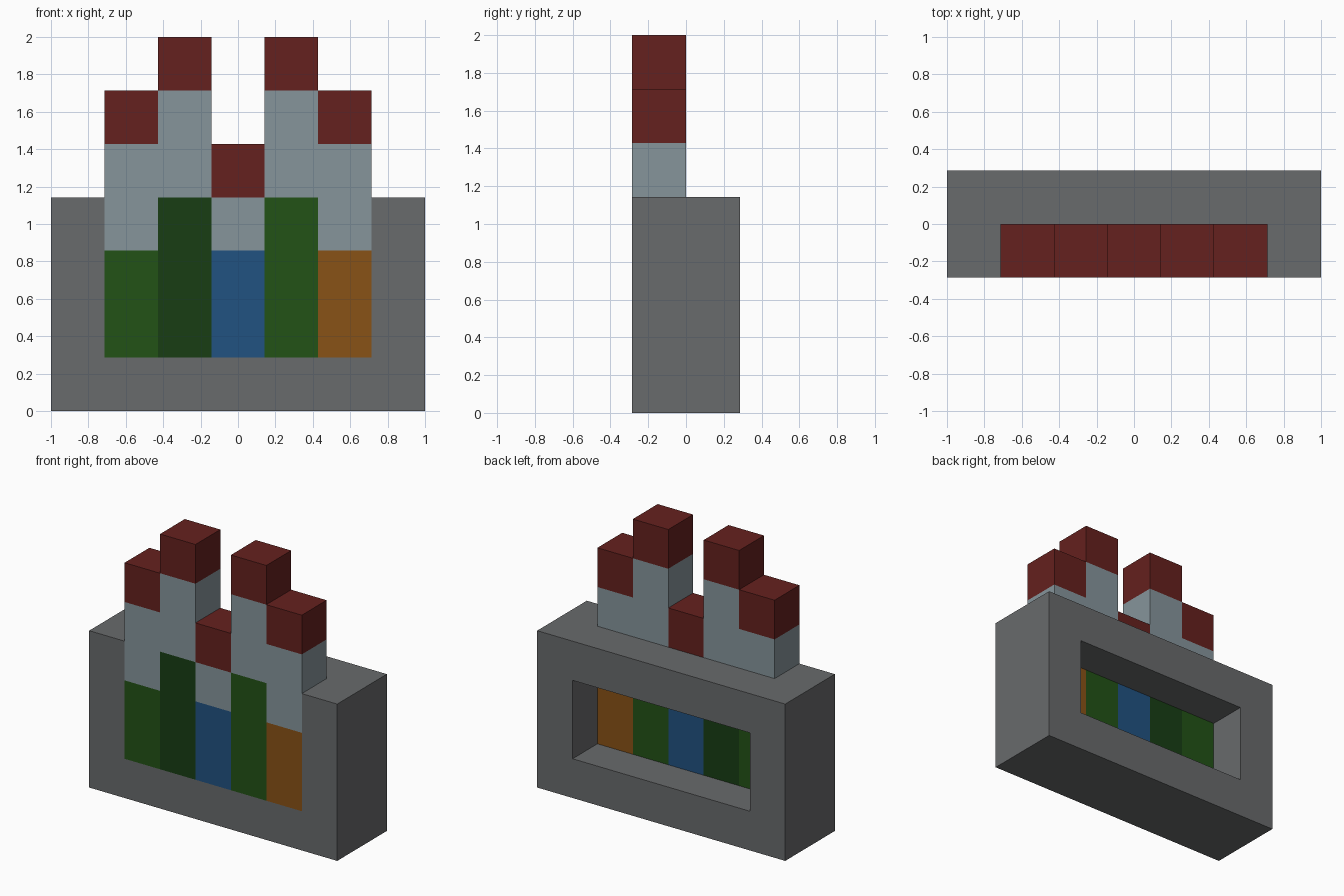
import bpy
import bmesh
from mathutils import Vector

if "Cube" in bpy.data.objects:
    bpy.data.objects.remove(bpy.data.objects["Cube"])

U = 2 / 7  # block size: the model is 7 blocks wide and 7 high
PALETTE = {
    "stone": (0.14, 0.145, 0.15, 1),
    "pale": (0.24, 0.30, 0.33, 1),
    "red": (0.13, 0.015, 0.013, 1),
    "green": (0.016, 0.085, 0.008, 1),
    "dark_green": (0.009, 0.048, 0.007, 1),
    "blue": (0.015, 0.085, 0.22, 1),
    "orange": (0.25, 0.085, 0.008, 1),
}
cells = {}   # block position -> part name
colours = {}  # part name -> palette key


def fill(part, colour, xs, ys, zs):
    colours[part] = colour
    for x in range(*xs):
        for y in range(*ys):
            for z in range(*zs):
                cells[x, y, z] = part


# Stone case: base, two side walls and a lintel across the back
fill("base", "stone", (0, 7), (0, 2), (0, 1))
for side, x in (("left", 0), ("right", 6)):
    fill(side + "_wall", "stone", (x, x + 1), (0, 2), (1, 4))
fill("back_lintel", "stone", (1, 6), (1, 2), (3, 4))

# Five upright sticks: coloured stem, pale shaft, red tip
sticks = [("green", 3, 5), ("dark_green", 4, 6), ("blue", 3, 4),
          ("green", 4, 6), ("orange", 3, 5)]
for i, (colour, stem_top, shaft_top) in enumerate(sticks, 1):
    span = (i, i + 1), (0, 1)
    fill(f"stick_stem_{i}", colour, *span, (1, stem_top))
    fill(f"stick_shaft_{i}", "pale", *span, (stem_top, shaft_top))
    fill(f"stick_tip_{i}", "red", *span, (shaft_top, shaft_top + 1))

materials = {}
for key, rgba in PALETTE.items():
    materials[key] = bpy.data.materials.new(key)
    materials[key].diffuse_color = rgba


def build(part):
    """Make one part from its blocks, leaving out faces hidden between blocks."""
    bm = bmesh.new()
    for cell in [c for c, name in cells.items() if name == part]:
        for axis in range(3):
            for sign in (-1, 1):
                n = Vector((0, 0, 0))
                n[axis] = sign
                if tuple(int(a + b) for a, b in zip(cell, n)) in cells:
                    continue
                a = Vector((0, 0, 0))
                a[(axis + 1) % 3] = 1
                b = n.cross(a)
                mid = Vector(cell) + Vector((-3, -0.5, 0.5)) + n / 2
                corners = [mid + (a * s + b * t) / 2
                           for s, t in ((-1, -1), (1, -1), (1, 1), (-1, 1))]
                bm.faces.new([bm.verts.new(c * U) for c in corners])
    bmesh.ops.remove_doubles(bm, verts=bm.verts, dist=0.001)
    mesh = bpy.data.meshes.new(part)
    bm.to_mesh(mesh)
    bm.free()
    mesh.materials.append(materials[colours[part]])
    bpy.context.collection.objects.link(bpy.data.objects.new(part, mesh))


for part in colours:
    build(part)

for m in bpy.data.materials:
    if m.users and not m.is_grease_pencil:
        m.use_nodes = True
        m.node_tree.nodes["Principled BSDF"].inputs["Base Color"].default_value = m.diffuse_color
